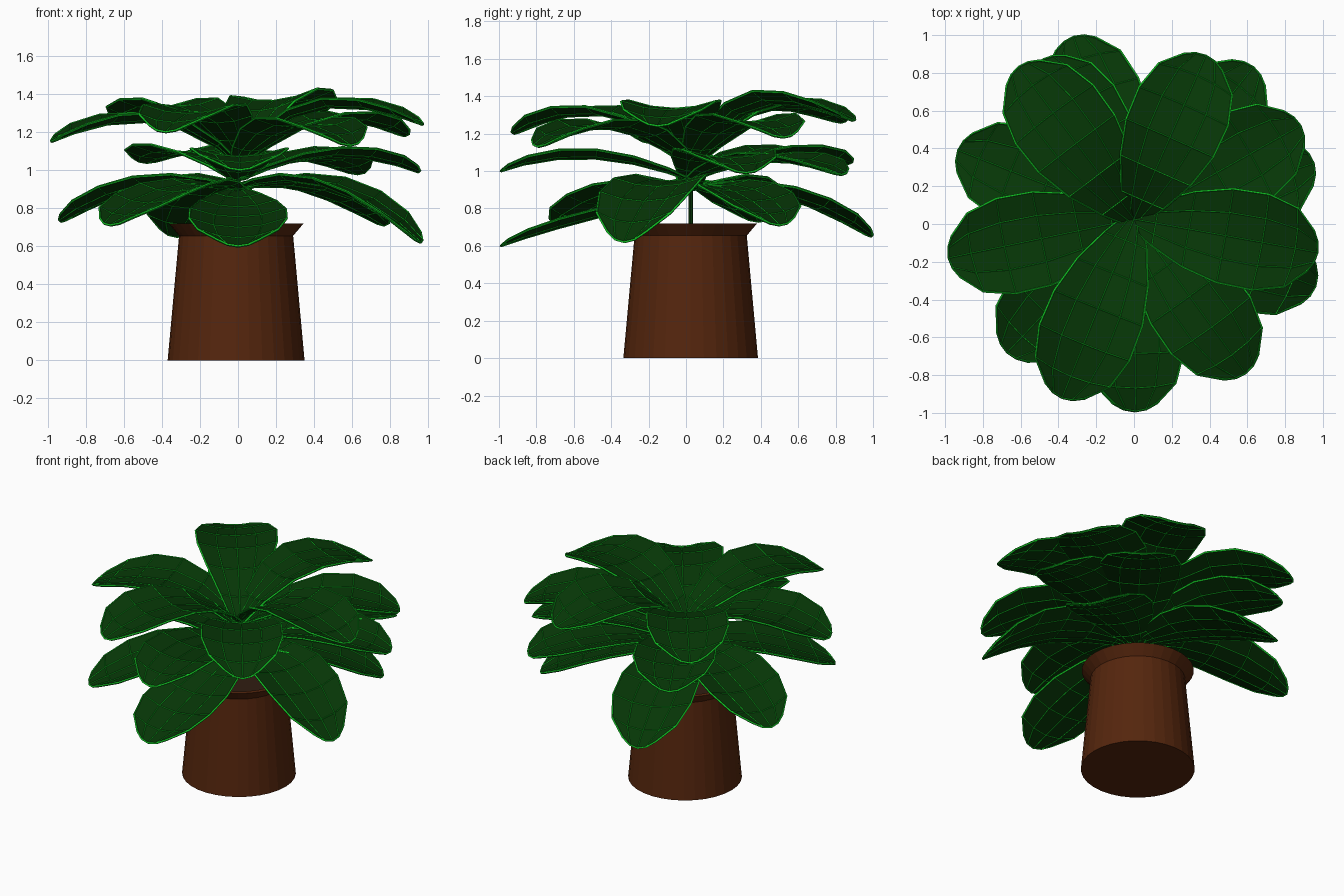
import bpy, math
from mathutils import Vector

if "Cube" in bpy.data.objects:
    bpy.data.objects.remove(bpy.data.objects["Cube"])

CX, CY = -0.01, 0.025


def material(name, rgb):
    m = bpy.data.materials.new(name)
    m.diffuse_color = (*rgb, 1)
    m.use_nodes = True
    m.node_tree.nodes["Principled BSDF"].inputs["Base Color"].default_value = m.diffuse_color
    return m


TERRACOTTA = material("terracotta", (0.09, 0.019, 0.004))
SOIL = material("soil", (0.03, 0.012, 0.006))
LEAF = material("leaf_green", (0.002, 0.038, 0.002))
VEIN = material("vein_green", (0.005, 0.5, 0.015))


def add_mesh(name, verts, faces, mat):
    me = bpy.data.meshes.new(name)
    me.from_pydata(verts, [], faces)
    me.materials.append(mat)
    ob = bpy.data.objects.new(name, me)
    bpy.context.collection.objects.link(ob)
    return ob


def lathe(name, profile, mat, n=32):
    """Revolve (radius, z) points, closing both ends with flat caps."""
    verts = [(CX + r * math.cos(2 * math.pi * i / n),
              CY + r * math.sin(2 * math.pi * i / n), z)
             for r, z in profile for i in range(n)]
    faces = [(k * n + i, k * n + (i + 1) % n, (k + 1) * n + (i + 1) % n, (k + 1) * n + i)
             for k in range(len(profile) - 1) for i in range(n)]
    faces.append(tuple(reversed(range(n))))
    faces.append(tuple(range((len(profile) - 1) * n, len(profile) * n)))
    return add_mesh(name, verts, faces, mat)


# Pot with flared rim, soil and stem
lathe("pot", [(0.36, 0), (0.30, 0.655), (0.355, 0.72), (0.325, 0.72), (0.29, 0.67)], TERRACOTTA)
lathe("soil", [(0.292, 0.66), (0.292, 0.68)], SOIL)
lathe("stem", [(0.012, 0.67), (0.012, 1.0)], LEAF, 8)

# Leaf outline: (position along leaf, half width)
OUTLINE = [(0, 0.05), (0.12, 0.12), (0.3, 0.2), (0.5, 0.25), (0.7, 0.255),
           (0.88, 0.21), (1.0, 0.11)]
STATIONS = (0, 0.35, 0.65, 1)


def height(t, zs):
    """Smooth curve through the four heights of the midrib."""
    total = 0
    for i, a in enumerate(STATIONS):
        w = zs[i]
        for j, b in enumerate(STATIONS):
            if i != j:
                w *= (t - b) / (a - b)
        total += w
    return total


def leaf(name, tip_x, tip_y, zs, roll=0):
    base = Vector((0, 0.025))
    axis = Vector((tip_x, tip_y)) - base
    side = Vector((-axis.y, axis.x)).normalized()
    verts = []
    for t, half in OUTLINE:
        for u in (-1, -0.5, 0, 0.5, 1):
            along = t - 0.04 * u * u * t ** 4
            p = base + axis * along + side * half * u
            lift = (0.045 * u * u - roll * u) * half / 0.25
            verts.append((p.x, p.y, height(along, zs) + lift))
    faces = [(r * 5 + c, (r + 1) * 5 + c, (r + 1) * 5 + c + 1, r * 5 + c + 1)
             for r in range(len(OUTLINE) - 1) for c in range(4)]
    blade = add_mesh(name, verts, faces, LEAF)
    s = blade.modifiers.new("thickness", 'SOLIDIFY')
    s.thickness = 0.006
    s.offset = 0
    # Thin raised veins and bright leaf edge
    veins = add_mesh(name + "_veins", verts, faces, VEIN)
    w = veins.modifiers.new("veins", 'WIREFRAME')
    w.thickness = 0.015
    w.offset = 0
    w.use_boundary = True
    w.use_even_offset = False


# Tip position and midrib heights from stem to tip
LOWER = [(0.0, -0.99, (0.89, 0.79, 0.71, 0.60)),
         (0.96, -0.33, (0.90, 0.94, 0.86, 0.62)),
         (0.77, 0.50, (0.90, 0.91, 0.85, 0.71)),
         (-0.32, 0.99, (0.91, 0.90, 0.82, 0.65)),
         (-0.93, 0.39, (0.90, 0.94, 0.88, 0.73)),
         (-0.67, -0.68, (0.90, 0.91, 0.84, 0.71))]
MIDDLE = [(0.01, -0.99, (0.95, 1.05, 1.07, 1.00)),
          (0.95, 0.32, (0.95, 1.06, 1.07, 0.99)),
          (0.63, 0.83, (0.95, 1.04, 1.05, 0.98)),
          (-0.48, 0.87, (0.95, 1.07, 1.09, 1.04))]
UPPER = [(0.38, 0.89, (1.06, 1.33, 1.36, 1.27), 0.02),
         (-0.61, 0.83, (1.06, 1.30, 1.33, 1.26)),
         (-0.38, -0.92, (1.06, 1.27, 1.30, 1.20)),
         (0.97, -0.15, (1.06, 1.30, 1.33, 1.24)),
         (-0.98, -0.18, (1.03, 1.23, 1.25, 1.15)),
         (0.59, -0.79, (1.03, 1.20, 1.23, 1.13)),
         (0.88, 0.52, (1.03, 1.22, 1.26, 1.18))]

for tier, rows in (("lower", LOWER), ("middle", MIDDLE), ("upper", UPPER)):
    for i, args in enumerate(rows, 1):
        leaf(f"{tier}_leaf_{i}", *args)
